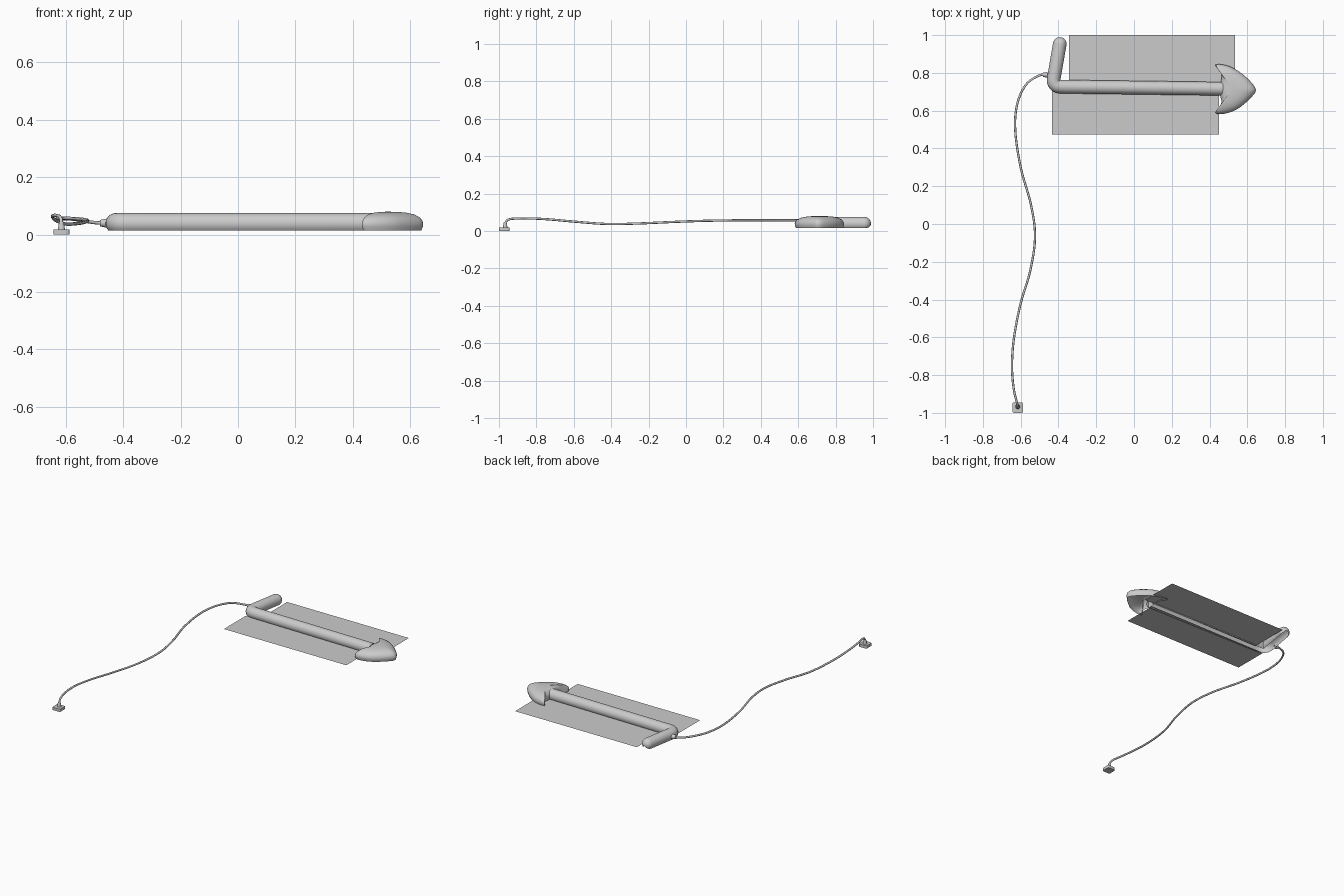
import bpy, bmesh, math
from mathutils import Vector

if "Cube" in bpy.data.objects:
    bpy.data.objects.remove(bpy.data.objects["Cube"], do_unlink=True)

grey = bpy.data.materials.new("plain grey")
grey.use_nodes = True
colour = (0.6, 0.6, 0.6, 1)
grey.diffuse_color = colour
grey.node_tree.nodes["Principled BSDF"].inputs["Base Color"].default_value = colour


def finish(name, bm, smooth=True):
    bmesh.ops.recalc_face_normals(bm, faces=bm.faces[:])
    mesh = bpy.data.meshes.new(name)
    bm.to_mesh(mesh)
    bm.free()
    mesh.materials.append(grey)
    obj = bpy.data.objects.new(name, mesh)
    bpy.context.collection.objects.link(obj)
    if smooth:
        bpy.ops.object.select_all(action='DESELECT')
        obj.select_set(True)
        bpy.context.view_layer.objects.active = obj
        bpy.ops.object.shade_smooth_by_angle(angle=math.radians(50))
    return obj


def spline(points, steps, closed=False):
    """Catmull-Rom curve through the points."""
    pts = [Vector(p) for p in points]
    n = len(pts)
    get = (lambda i: pts[i % n]) if closed else (lambda i: pts[max(0, min(n - 1, i))])
    out = []
    for i in range(n if closed else n - 1):
        a, b, c, d = (get(i + k) for k in (-1, 0, 1, 2))
        for s in range(steps):
            t = s / steps
            out.append(0.5 * (2 * b + (c - a) * t + (2 * a - 5 * b + 4 * c - d) * t * t
                              + (3 * b - a - 3 * c + d) * t ** 3))
    return out if closed else out + [pts[-1]]


def bridge(bm, rings, closed):
    for a, b in zip(rings, rings[1:]):
        for i in range(len(a) if closed else len(a) - 1):
            j = (i + 1) % len(a)
            bm.faces.new((a[i], a[j], b[j], b[i]))


# Bent bar: an open-bottomed round shell swept along an L-shaped path
R, MID, CUT = 0.036, 0.039, 0.015
path = [Vector(p) for p in [(0.47, 0.716), (-0.385, 0.727)]]
corner, handle_end = Vector((-0.432, 0.728)), Vector((-0.393, 0.953))
arm = corner + (handle_end - corner) * 0.2
for k in range(1, 9):
    t = k / 8
    path.append(path[1] * (1 - t) ** 2 + corner * 2 * t * (1 - t) + arm * t * t)
path.append(handle_end)
radii = [R] * len(path)
direction = (handle_end - arm).normalized()
for k in range(1, 7):
    a = k / 6 * math.radians(85)
    path.append(handle_end + direction * R * math.sin(a))
    radii.append(R * math.cos(a))

bm = bmesh.new()
rings = []
for i, p in enumerate(path):
    tangent = (path[min(i + 1, len(path) - 1)] - path[max(i - 1, 0)]).normalized()
    side = Vector((-tangent.y, tangent.x))
    ring = []
    for k in range(19):
        a = math.radians(-42 + 264 * k / 18)
        q = p + side * radii[i] * math.cos(a)
        z = MID + radii[i] * math.sin(a)
        ring.append(bm.verts.new((q.x, q.y, max(CUT, z))))
    rings.append(ring)
bridge(bm, rings, False)
bm.faces.new(rings[-1])
finish("bent_bar", bm)

# Pointed head: a domed shell that follows a broad arrow outline
outline = spline([(0.432, 0.843), (0.505, 0.835), (0.585, 0.785), (0.643, 0.718),
                  (0.625, 0.675), (0.55, 0.61), (0.475, 0.583), (0.432, 0.59),
                  (0.462, 0.64), (0.455, 0.69), (0.46, 0.75), (0.462, 0.795)], 5, True)
centre = Vector((0.52, 0.715))
bm = bmesh.new()
rings = []
for scale, z in [(0.95, CUT), (0.99, 0.028), (1, 0.038), (0.97, 0.05), (0.9, 0.06),
                 (0.76, 0.07), (0.55, 0.076), (0.3, 0.079)]:
    rings.append([bm.verts.new((*(centre + (p - centre) * scale), z)) for p in outline])
bridge(bm, rings, True)
top = bm.verts.new((*centre, 0.08))
for i, v in enumerate(rings[-1]):
    bm.faces.new((v, rings[-1][(i + 1) % len(outline)], top))
finish("pointed_head", bm)

# Thin flat sheets on either side of the bar
for name, x0, x1, y0, y1 in [("rear_sheet", -0.345, 0.535, 0.74, 1.0),
                             ("front_sheet", -0.435, 0.45, 0.475, 0.705)]:
    bm = bmesh.new()
    bm.faces.new([bm.verts.new((x, y, 0.02))
                  for x, y in ((x0, y0), (x1, y0), (x1, y1), (x0, y1))])
    finish(name, bm, False)

# Cable winding from the bar corner to the plug
cable_points = [(-0.455, 0.79, 0.04), (-0.5, 0.787, 0.042), (-0.57, 0.74, 0.053),
                (-0.617, 0.64, 0.056), (-0.629, 0.5, 0.057), (-0.6, 0.3, 0.057),
                (-0.545, 0.1, 0.054), (-0.524, -0.07, 0.048), (-0.55, -0.25, 0.04),
                (-0.6, -0.42, 0.037), (-0.635, -0.6, 0.05), (-0.646, -0.75, 0.063),
                (-0.637, -0.87, 0.067), (-0.62, -0.945, 0.062), (-0.615, -0.967, 0.04),
                (-0.615, -0.967, 0.02)]
bm = bmesh.new()
line = spline(cable_points, 6)
rings = []
for i, p in enumerate(line):
    t = (line[min(i + 1, len(line) - 1)] - line[max(i - 1, 0)]).normalized()
    u = t.cross(Vector((0.6, 0, 0.8))).normalized()
    w = t.cross(u)
    rings.append([bm.verts.new(p + 0.006 * (u * math.cos(a) + w * math.sin(a)))
                  for a in (k * math.tau / 8 for k in range(8))])
bridge(bm, rings, True)
finish("cable", bm)


def cone(name, location, r1, r2, depth, along_x=False):
    bm = bmesh.new()
    bmesh.ops.create_cone(bm, cap_ends=True, segments=16, radius1=r1, radius2=r2, depth=depth)
    obj = finish(name, bm)
    obj.location = location
    if along_x:
        obj.rotation_euler.y = -math.pi / 2


# Cable collar on the bar, and the plug with its stem
cone("cable_collar", (-0.469, 0.79, 0.04), 0.016, 0.011, 0.024, True)
cone("plug_stem", (-0.615, -0.967, 0.03), 0.013, 0.008, 0.03)

bm = bmesh.new()
bmesh.ops.create_cube(bm, size=1)
bmesh.ops.scale(bm, vec=(0.056, 0.056, 0.018), verts=bm.verts[:])
bmesh.ops.translate(bm, vec=(-0.615, -0.972, 0.009), verts=bm.verts[:])
upright = [e for e in bm.edges if abs(e.verts[0].co.z - e.verts[1].co.z) > 0.01]
bmesh.ops.bevel(bm, geom=upright, offset=0.008, segments=3, affect='EDGES', profile=0.5)
finish("plug_base", bm)
